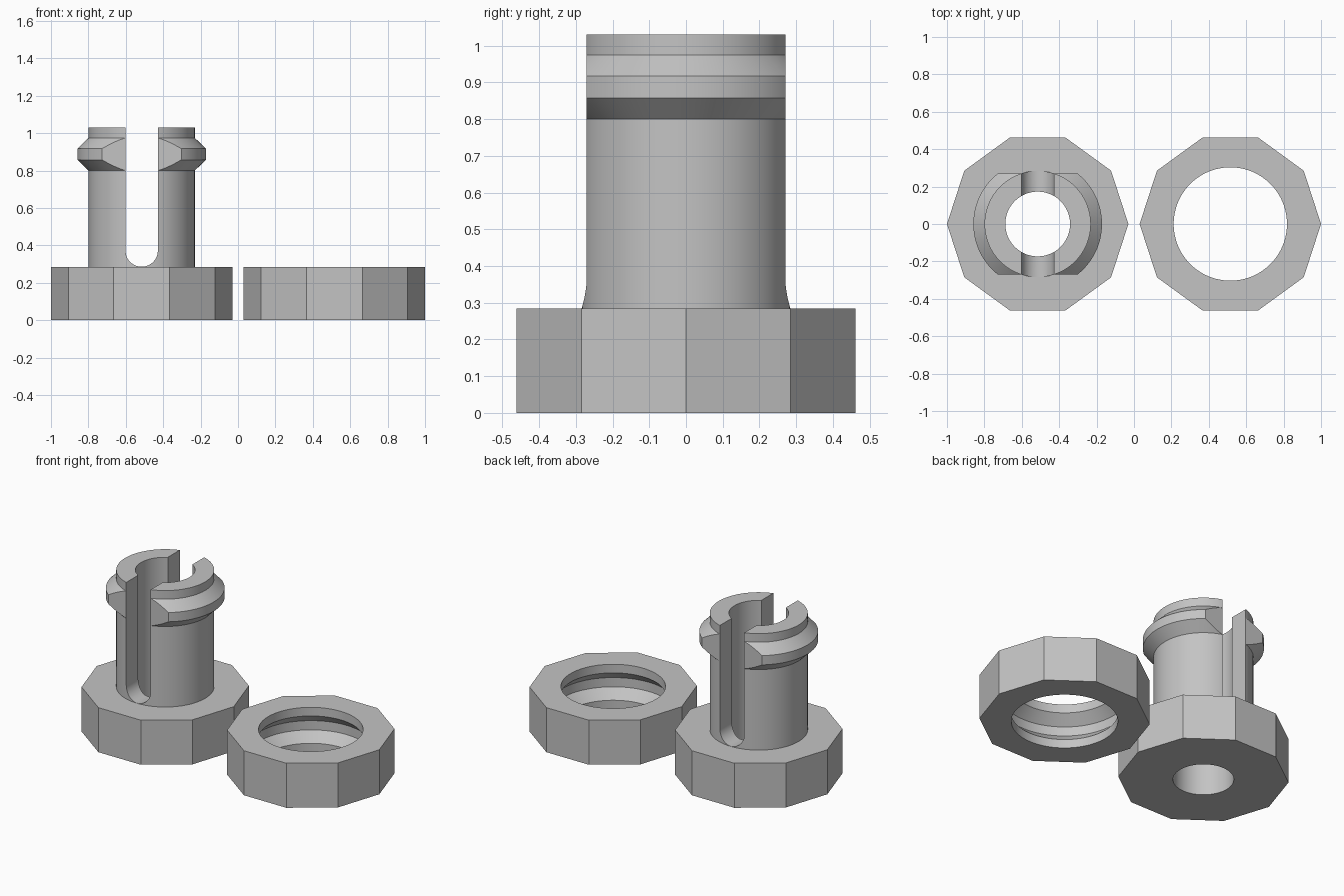
import bpy
import bmesh
import math
from mathutils import Matrix

if "Cube" in bpy.data.objects:
    bpy.data.objects.remove(bpy.data.objects["Cube"], do_unlink=True)

grey = bpy.data.materials.new("plain grey")
grey.use_nodes = True
COLOUR = (0.55, 0.55, 0.55, 1)
grey.diffuse_color = COLOUR
grey.node_tree.nodes["Principled BSDF"].inputs["Base Color"].default_value = COLOUR

OFFSET = 0.515       # distance of each part from the middle
HEAD_R = 0.485
HEAD_H = 0.285
POST_R = 0.284
BORE_R = 0.173
SLOT = 0.0865        # half width of the slot
TOP = 1.03
RIDGE = 0.06         # how far the snap ridge stands out


def add_object(name, bm, x):
    bmesh.ops.recalc_face_normals(bm, faces=bm.faces)
    mesh = bpy.data.meshes.new(name)
    bm.to_mesh(mesh)
    bm.free()
    mesh.materials.append(grey)
    obj = bpy.data.objects.new(name, mesh)
    obj.location.x = x
    bpy.context.collection.objects.link(obj)
    return obj


def lathe(name, profile, x, steps=96):
    """Turn a closed (radius, height) outline around the z axis."""
    bm = bmesh.new()
    rings = []
    for i in range(steps):
        a = 2 * math.pi * i / steps
        rings.append([bm.verts.new((r * math.cos(a), r * math.sin(a), z)) for r, z in profile])
    n = len(profile)
    for i in range(steps):
        a, b = rings[i], rings[(i + 1) % steps]
        for j in range(n):
            k = (j + 1) % n
            bm.faces.new((a[j], b[j], b[k], a[k]))
    return add_object(name, bm, x)


def turned_solid(name, outline, x, steps=96):
    """Stack of rings closed with flat ends."""
    bm = bmesh.new()
    rings = [[bm.verts.new((r * math.cos(2 * math.pi * i / steps),
                            r * math.sin(2 * math.pi * i / steps), z))
              for i in range(steps)] for r, z in outline]
    for a, b in zip(rings, rings[1:]):
        for i in range(steps):
            k = (i + 1) % steps
            bm.faces.new((a[i], a[k], b[k], b[i]))
    bm.faces.new(rings[0])
    bm.faces.new(rings[-1])
    return add_object(name, bm, x)


def box(name, size, centre, x):
    bm = bmesh.new()
    bmesh.ops.create_cube(bm, size=1, matrix=Matrix.Translation(centre) @ Matrix.Diagonal((*size, 1)))
    return add_object(name, bm, x)


def cut(obj, cutters):
    for cutter in cutters:
        mod = obj.modifiers.new("cut", 'BOOLEAN')
        mod.operation = 'DIFFERENCE'
        mod.solver = 'EXACT'
        mod.object = cutter
    bpy.context.view_layer.update()
    done = obj.evaluated_get(bpy.context.evaluated_depsgraph_get())
    mesh = bpy.data.meshes.new_from_object(done)
    obj.modifiers.clear()
    obj.data = mesh
    for cutter in cutters:
        bpy.data.objects.remove(cutter, do_unlink=True)


def smooth(obj):
    bpy.ops.object.select_all(action='DESELECT')
    obj.select_set(True)
    bpy.context.view_layer.objects.active = obj
    bpy.ops.object.shade_smooth_by_angle(angle=math.radians(20))


def ridge(radius, low):
    """Trapezoid bump, 0.175 high, standing out from a given radius."""
    return [(radius, low), (radius + RIDGE, low + 0.058),
            (radius + RIDGE, low + 0.117), (radius, low + 0.175)]


# Ten-sided head with a through bore
head = turned_solid("bolt_head", [(HEAD_R, 0), (HEAD_R, HEAD_H)], -OFFSET, 10)
cut(head, [turned_solid("bore_cutter", [(BORE_R, -0.1), (BORE_R, HEAD_H + 0.1)], -OFFSET)])

# Hollow post with snap ridge
post = lathe("split_post", [(BORE_R, HEAD_H), (POST_R, HEAD_H)] + ridge(POST_R, 0.80)
             + [(POST_R, TOP), (BORE_R, TOP)], -OFFSET)

# Round-bottomed slot running front to back
bm = bmesh.new()
slot_z = HEAD_H + SLOT + 0.001
arc = [(SLOT * math.cos(a), slot_z + SLOT * math.sin(a))
       for a in (math.pi * (1 + i / 24) for i in range(25))]
outline = arc + [(SLOT, TOP + 0.2), (-SLOT, TOP + 0.2)]
face = bm.faces.new([bm.verts.new((px, -0.6, pz)) for px, pz in outline])
extruded = bmesh.ops.extrude_face_region(bm, geom=[face])
moved = [g for g in extruded["geom"] if isinstance(g, bmesh.types.BMVert)]
bmesh.ops.translate(bm, verts=moved, vec=(0, 1.2, 0))
slot_cutter = add_object("slot_cutter", bm, -OFFSET)

# Flats trimming the ridge at front and back
flats = [box("flat_cutter", (1, 0.2, 0.6), (0, side * 0.3705, 0.9), -OFFSET) for side in (-1, 1)]
cut(post, [slot_cutter] + flats)

# Ten-sided nut with a matching inner groove
nut = turned_solid("nut", [(HEAD_R, 0), (HEAD_R, HEAD_H)], OFFSET, 10)
NUT_R = 0.303
cut(nut, [turned_solid("groove_cutter", [(NUT_R, -0.1)] + ridge(NUT_R, 0.055)
                       + [(NUT_R, HEAD_H + 0.1)], OFFSET)])

for part in (head, post, nut):
    smooth(part)
